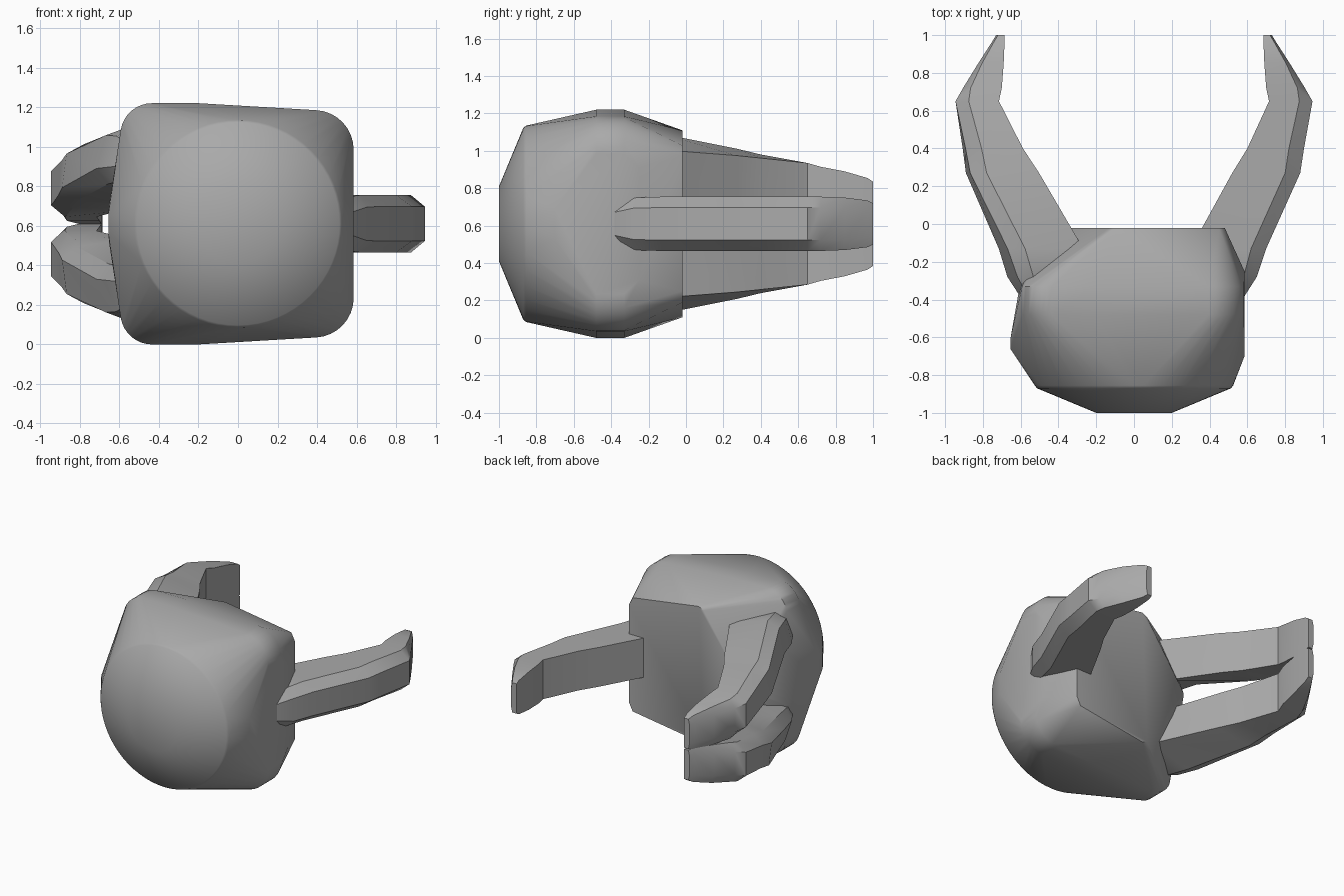
import bpy, bmesh, math

cube = bpy.data.objects.get("Cube")
if cube:
    bpy.data.objects.remove(cube, do_unlink=True)

grey = bpy.data.materials.new("plain grey")
grey.use_nodes = True
COLOR = (0.4, 0.4, 0.4, 1)
grey.diffuse_color = COLOR
grey.node_tree.nodes["Principled BSDF"].inputs["Base Color"].default_value = COLOR

AXIS_Z = 0.61


def finish(bm, name, angle):
    """Turn a bmesh into a grey object with smooth shading below an angle."""
    bmesh.ops.recalc_face_normals(bm, faces=bm.faces)
    mesh = bpy.data.meshes.new(name)
    bm.to_mesh(mesh)
    bm.free()
    mesh.materials.append(grey)
    obj = bpy.data.objects.new(name, mesh)
    bpy.context.collection.objects.link(obj)
    bpy.ops.object.select_all(action="DESELECT")
    obj.select_set(True)
    bpy.context.view_layer.objects.active = obj
    bpy.ops.object.shade_smooth_by_angle(angle=math.radians(angle))


def arc(y, cx, cz, r, start, end, steps=8):
    """Arc points at depth y; cz is measured from the palm axis."""
    points = []
    for i in range(steps + 1):
        t = math.radians(start + (end - start) * i / steps)
        points.append((cx + r * math.cos(t), y, cz + r * math.sin(t)))
    return points


# Palm: upper half outline points, mirrored in height and wrapped in a hull
upper = arc(-1.0, 0, 0, 0.2, 0, 180, 24)
upper += arc(-0.87, 0, 0, 0.513, 0, 180, 32)
upper += arc(-0.855, 0, 0, 0.525, 0, 180, 32)
for y in (-0.48, -0.33):
    upper += arc(y, 0.385, 0.375, 0.2, 0, 87)
    upper += arc(y, -0.435, 0.45, 0.16, 90, 170)
    upper.append((-0.2, y, 0.61))
upper += [(0.585, -0.7, 0.08), (0.585, -0.25, 0.3),
          (-0.655, -0.66, 0.05), (-0.653, -0.6, 0.09), (-0.6, -0.3, 0.2)]
# flat five-sided back
upper += [(0.48, -0.02, 0.36), (0.45, -0.02, 0.42), (-0.09, -0.02, 0.5),
          (-0.13, -0.02, 0.48), (-0.45, -0.02, 0.01)]

bm = bmesh.new()
for x, y, z in upper:
    for s in (1, -1):
        bm.verts.new((x, y, AXIS_Z + s * z))
bmesh.ops.remove_doubles(bm, verts=bm.verts, dist=0.001)
hull = bmesh.ops.convex_hull(bm, input=bm.verts)
spare = {v for v in hull["geom_interior"] if isinstance(v, bmesh.types.BMVert)}
bmesh.ops.delete(bm, geom=list(spare), context="VERTS")
bmesh.ops.dissolve_limit(bm, angle_limit=math.radians(0.5),
                         verts=bm.verts, edges=bm.edges)
finish(bm, "palm", 45)

# Finger stations: y, inner x, outer x, half width, chamfer, paired centre z
STATIONS = [
    (-0.39, 0.50, 0.58, 0.10, 0.03, 0.945),
    (-0.28, 0.40, 0.65, 0.14, 0.07, 0.935),
    (-0.13, 0.30, 0.70, 0.145, 0.08, 0.92),
    (0.27, 0.52, 0.88, 0.145, 0.08, 0.855),
    (0.40, 0.60, 0.90, 0.145, 0.08, 0.83),
    (0.65, 0.715, 0.945, 0.145, 0.07, 0.79),
    (0.72, 0.70, 0.905, 0.145, 0.04, 0.77),
    (0.85, 0.69, 0.825, 0.14, 0.02, 0.75),
    (0.97, 0.685, 0.748, 0.125, 0.01, 0.73),
    (1.0, 0.685, 0.73, 0.11, 0.01, 0.725),
]


def finger(name, side, tilt=0):
    """side is the x direction; tilt is +1 / -1 for the paired fingers."""
    bm = bmesh.new()
    rings = []
    for y, inner, outer, w, ch, cz in STATIONS:
        # the paired fingers twist toward the palm at their roots
        roll = math.radians(20) * tilt * max(0, 0.65 - y)
        mid = (inner + outer) / 2
        z = AXIS_Z + tilt * (cz - AXIS_Z)
        half = (outer - inner) / 2
        section = [(-half, -w), (half - ch, -w), (half, -0.6 * w),
                   (half, 0.6 * w), (half - ch, w), (-half, w)]
        rings.append([bm.verts.new((
            side * (mid + u * math.cos(roll) - v * math.sin(roll)), y,
            z + u * math.sin(roll) + v * math.cos(roll)))
            for u, v in section])
    for a, b in zip(rings, rings[1:]):
        for i in range(6):
            j = (i + 1) % 6
            bm.faces.new((a[i], a[j], b[j], b[i]))
    bm.faces.new(rings[0])
    bm.faces.new(rings[-1])
    finish(bm, name, 35)


finger("left_thumb", 1)
finger("right_upper_finger", -1, 1)
finger("right_lower_finger", -1, -1)
